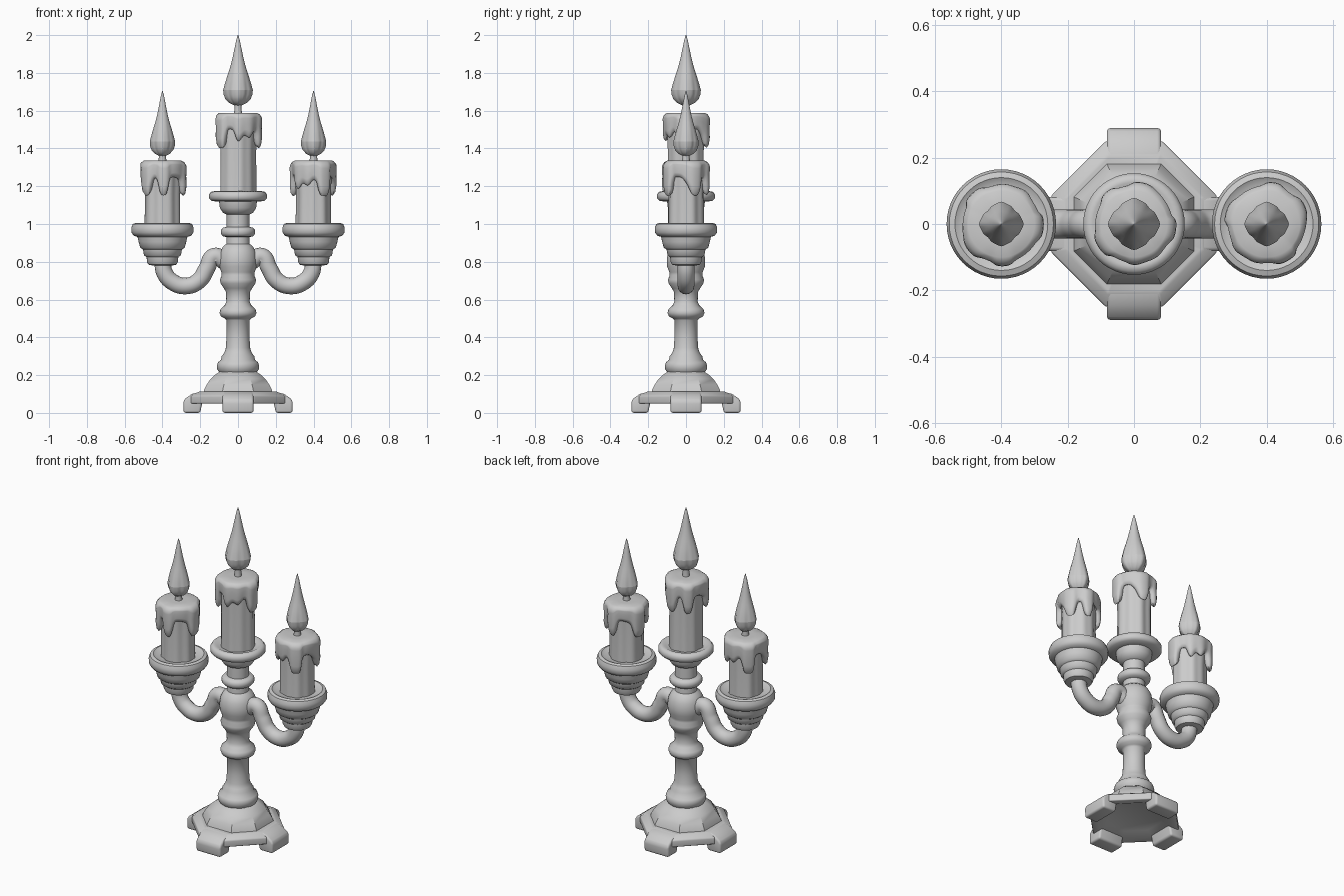
import bpy, bmesh, math
from math import sin, cos, pi, radians

cube = bpy.data.objects.get("Cube")
if cube:
    bpy.data.objects.remove(cube, do_unlink=True)

grey = bpy.data.materials.new("plain_grey")
grey.use_nodes = True
COLOUR = (0.6, 0.6, 0.6, 1)
grey.diffuse_color = COLOUR
grey.node_tree.nodes["Principled BSDF"].inputs["Base Color"].default_value = COLOUR


def finish(name, bm, bevel=0, angle=45):
    bmesh.ops.recalc_face_normals(bm, faces=bm.faces[:])
    mesh = bpy.data.meshes.new(name)
    bm.to_mesh(mesh)
    bm.free()
    ob = bpy.data.objects.new(name, mesh)
    bpy.context.collection.objects.link(ob)
    mesh.materials.append(grey)
    bpy.ops.object.select_all(action="DESELECT")
    ob.select_set(True)
    bpy.context.view_layer.objects.active = ob
    if bevel:
        mod = ob.modifiers.new("soft_edges", "BEVEL")
        mod.width, mod.segments, mod.limit_method = bevel, 3, "ANGLE"
        bpy.ops.object.modifier_apply(modifier=mod.name)
    bpy.ops.object.shade_smooth_by_angle(angle=radians(angle))
    return ob


def loft(name, rings, **options):
    """Skin a list of closed point rings and cap both ends."""
    bm = bmesh.new()
    loops = [[bm.verts.new(p) for p in ring] for ring in rings]
    n = len(loops[0])
    for a, b in zip(loops, loops[1:]):
        for i in range(n):
            j = (i + 1) % n
            bm.faces.new((a[i], a[j], b[j], b[i]))
    bm.faces.new(loops[0][::-1])
    bm.faces.new(loops[-1])
    return finish(name, bm, **options)


def lathe(name, profile, x=0, z=0, n=48, shape=None):
    """Revolve (radius, height) pairs; shape may alter them by angle."""
    shape = shape or (lambda r, h, t: (r, h))
    rings = []
    for r, h in profile:
        ring = []
        for i in range(n):
            t = 2 * pi * i / n
            rr, hh = shape(r, h, t)
            ring.append((x + rr * cos(t), rr * sin(t), z + hh))
        rings.append(ring)
    return loft(name, rings)


def octagon(a, b, z):
    return [(a, -b, z), (a, b, z), (b, a, z), (-b, a, z),
            (-a, b, z), (-a, -b, z), (-b, -a, z), (b, -a, z)]


# Base plate, hollow underneath, and its faceted dome
loft("base_plate", [octagon(*s) for s in (
    (.15, .06, .075), (.205, .075, .05), (.25, .085, .05),
    (.25, .085, .09), (.205, .08, .112), (.1, .04, .112))], bevel=.006, angle=35)
loft("base_dome", [octagon(a, a * .45, z) for a, z in (
    (.185, .1), (.178, .125), (.165, .15), (.145, .18), (.12, .203), (.09, .222))], angle=35)

# Four feet
FOOT = [(.2, 0), (.288, 0), (.29, .06), (.28, .075), (.245, .1), (.2, .112), (.17, .1), (.19, .05)]
for k, side in enumerate(("left", "back", "right", "front")):
    c, s = cos(k * pi / 2), sin(k * pi / 2)
    loft(side + "_foot", [[(d * c - w * s, d * s + w * c, h) for d, h in FOOT]
                          for w in (-.082, .082)], bevel=.012)

# Turned stem with its central pan
lathe("stem", [
    (.09, .2), (.1, .215), (.11, .23), (.112, .25), (.106, .268), (.09, .28), (.086, .3),
    (.072, .32), (.064, .345), (.061, .4), (.061, .49), (.07, .5), (.09, .51), (.098, .53),
    (.092, .55), (.07, .57), (.062, .59), (.063, .64), (.075, .66), (.092, .685), (.096, .705),
    (.086, .73), (.088, .745), (.1, .775), (.102, .81), (.096, .85), (.08, .88), (.062, .895),
    (.06, .93), (.08, .935), (.09, .948), (.09, .968), (.08, .98), (.06, .985), (.06, 1.05),
    (.08, 1.06), (.096, 1.085), (.1, 1.118), (.14, 1.122), (.153, 1.135), (.153, 1.155),
    (.143, 1.17), (.125, 1.174), (.11, 1.165), (.05, 1.163)])


def drip_length(t):
    wave = sin(5 * t + .6) + .7 * sin(3 * t + 1.9) + .5 * sin(8 * t)
    return .5 + .5 * math.tanh(1.5 * wave)


def candle(name, x, foot, height, wick, flame, turn):
    # Wax body with shallow vertical runs
    def runs(r, h, t):
        u = t + turn
        return r * (1 + .05 * sin(7 * u) * sin(2 * u + 1)), h
    lathe(name + "_candle", [(.094, 0), (.092, height * .5), (.098, height - .04)],
          x, foot, 64, runs)

    # Melted cap with a skirt of uneven drips
    def drips(r, h, t):
        k = drip_length(t + turn)
        if h >= 0:
            return r, h
        return r - .012 * (1 - k), h * (.62 + .75 * k)
    lathe(name + "_melted_wax", [
        (.08, -.1), (.098, -.128), (.112, -.136), (.122, -.125), (.127, -.1), (.126, -.06),
        (.128, -.03), (.126, -.018), (.116, -.006), (.1, 0), (.05, 0), (.01, .001)],
        x, foot + height, 96, drips)

    # Wick and lobed flame
    top = foot + height
    lathe(name + "_wick", [(.022, -.01), (.018, .03), (.022, wick + .03)], x, top, 16)

    def lobes(r, h, t):
        fade = max(0, 1 - h / .55)
        return r * (1 - .2 * fade * (.5 - .5 * cos(4 * t)) + .03 * fade * cos(12 * t)), h
    width, tall = flame
    shape = [(.25, 0), (.55, .03), (.85, .09), (.98, .16), (1, .22), (.9, .3), (.76, .4),
             (.6, .5), (.45, .61), (.33, .72), (.22, .83), (.12, .93), (.02, 1)]
    ob = lathe(name + "_flame", shape, 0, 0, 48, lobes)
    ob.scale = (width, width, tall)
    ob.location = (x, 0, top + wick)


candle("centre", 0, 1.16, .428, .04, (.077, .372), .3)

# Side branches
for name, s in (("left", 1), ("right", -1)):
    x = s * .4
    lathe(name + "_pan", [
        (.05, .78), (.074, .785), (.082, .8), (.084, .825), (.098, .835), (.103, .865),
        (.118, .875), (.126, .905), (.132, .932), (.152, .938), (.164, .955), (.165, .98),
        (.157, 1), (.14, 1.006), (.122, .995), (.05, .993)], x)

    curve = bpy.data.curves.new(name + "_arm", "CURVE")
    curve.dimensions = "3D"
    curve.bevel_depth, curve.bevel_resolution, curve.resolution_u = .044, 6, 8
    curve.use_fill_caps = True
    path = [(.07, .8), (.125, .83), (.165, .765), (.205, .702), (.275, .672),
            (.345, .692), (.388, .74), (.4, .81)]
    spline = curve.splines.new("BEZIER")
    spline.bezier_points.add(len(path) - 1)
    for p, (px, pz) in zip(spline.bezier_points, path):
        p.co = (s * px, 0, pz)
        p.handle_left_type = p.handle_right_type = "AUTO"
    arm = bpy.data.objects.new(name + "_arm", curve)
    bpy.context.collection.objects.link(arm)
    curve.materials.append(grey)

    candle(name, x, .985, .35, .025, (.066, .345), 1.2 if s > 0 else 4.1)
